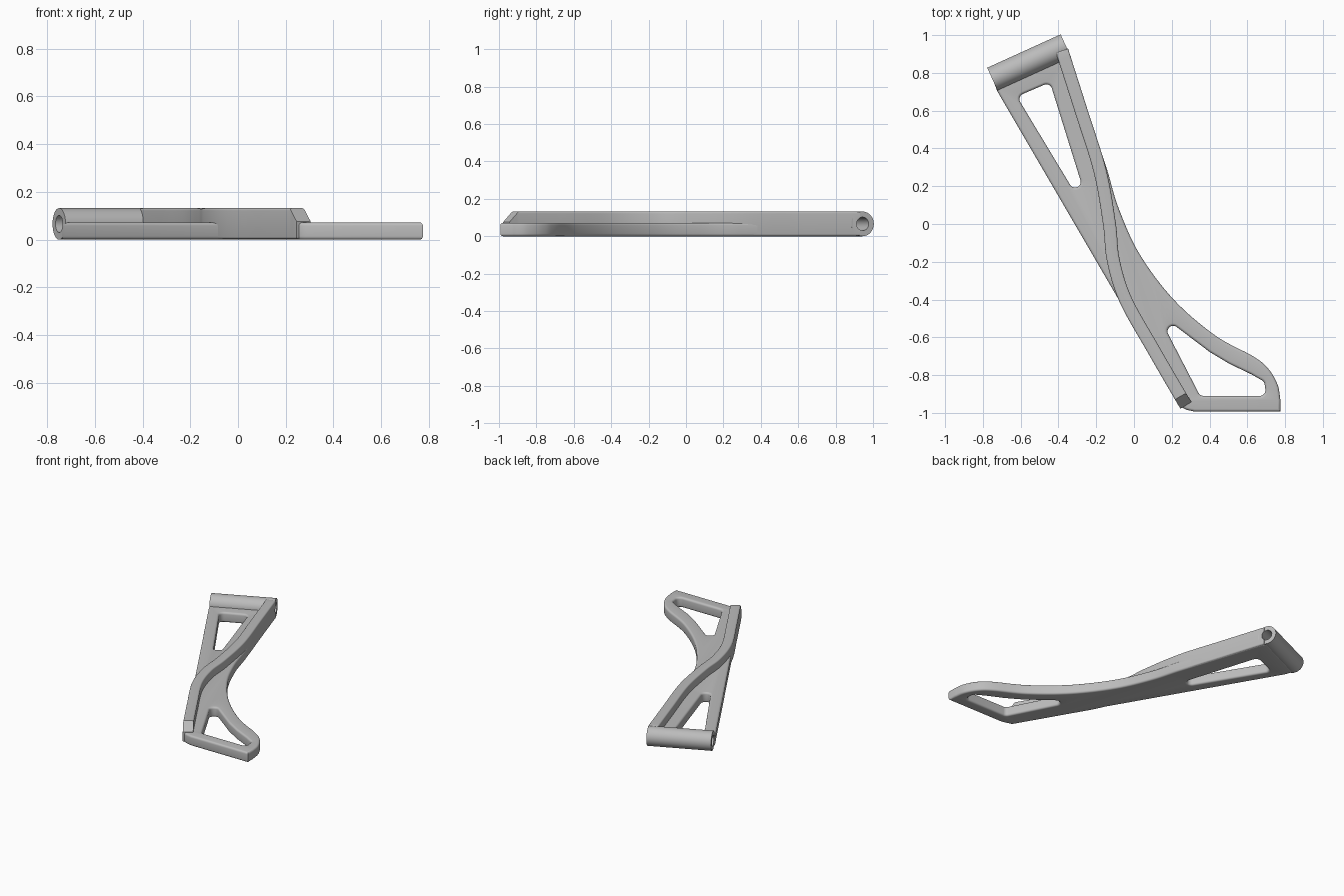
import bpy, bmesh, math
from mathutils import Vector

cube = bpy.data.objects.get("Cube")
if cube:
    bpy.data.objects.remove(cube, do_unlink=True)

GREY = (0.5, 0.5, 0.5, 1)
mat = bpy.data.materials.new("plain grey")
mat.use_nodes = True
mat.diffuse_color = GREY
mat.node_tree.nodes["Principled BSDF"].inputs["Base Color"].default_value = GREY


def spline(points, steps=8):
    """Smooth path through the points."""
    p = [Vector(q) for q in points]
    p = [2 * p[0] - p[1]] + p + [2 * p[-1] - p[-2]]
    path = []
    for a, b, c, d in zip(p, p[1:], p[2:], p[3:]):
        for i in range(steps):
            t = i / steps
            path.append(b + (c - a) * t / 2 + (2 * a - 5 * b + 4 * c - d) * t * t / 2
                        + (3 * b - a - 3 * c + d) * t ** 3 / 2)
    return path + [p[-2]]


def rounded(corners, radius, steps=10):
    """Closed outline with every corner rounded."""
    pts = [Vector(q) for q in corners]
    path = []
    for i, p in enumerate(pts):
        u, v = pts[i - 1] - p, pts[(i + 1) % len(pts)] - p
        half = u.angle(v) / 2
        reach = min(radius / math.tan(half), 0.48 * u.length, 0.48 * v.length)
        u.normalize()
        v.normalize()
        centre = p + (u + v).normalized() * reach / math.cos(half)
        a, b = p + u * reach - centre, p + v * reach - centre
        size = a.length
        a.normalize()
        b.normalize()
        path += [centre + a.slerp(b, k / steps) * size for k in range(steps + 1)]
    return path


def slab(name, outlines, bottom, top, bevel):
    """Flat outline with holes, extruded with rounded edges."""
    curve = bpy.data.curves.new(name, "CURVE")
    curve.dimensions = "2D"
    curve.fill_mode = "BOTH"
    curve.extrude = (top - bottom) / 2 - bevel
    curve.bevel_depth = bevel
    curve.bevel_resolution = 3
    curve.offset = -bevel
    for outline in outlines:
        s = curve.splines.new("POLY")
        s.points.add(len(outline) - 1)
        for point, q in zip(s.points, outline):
            point.co = (q.x, q.y, 0, 1)
        s.use_cyclic_u = True
    temp = bpy.data.objects.new(name, curve)
    bpy.context.collection.objects.link(temp)
    mesh = bpy.data.meshes.new_from_object(
        temp.evaluated_get(bpy.context.evaluated_depsgraph_get()))
    bpy.data.objects.remove(temp, do_unlink=True)
    bm = bmesh.new()
    bm.from_mesh(mesh)
    bmesh.ops.remove_doubles(bm, verts=bm.verts, dist=0.0002)
    bmesh.ops.translate(bm, verts=bm.verts, vec=(0, 0, (top + bottom) / 2))
    bmesh.ops.recalc_face_normals(bm, faces=bm.faces)
    bm.to_mesh(mesh)
    bm.free()
    obj = bpy.data.objects.new(name, mesh)
    bpy.context.collection.objects.link(obj)
    return obj


def rod(name, start, end, radius):
    axis = end - start
    bpy.ops.mesh.primitive_cylinder_add(
        vertices=64, radius=radius, depth=axis.length, location=(start + end) / 2,
        rotation=axis.to_track_quat("Z", "Y").to_euler())
    bpy.context.object.name = name
    return bpy.context.object


# Flat arm plate with two windows
edge = spline([(0.775, -0.93), (0.76, -0.85), (0.71, -0.765), (0.63, -0.70), (0.43, -0.59),
               (0.21, -0.40), (0.03, -0.16), (-0.08, 0.08), (-0.14, 0.28)])
foot = spline([(0.21, -0.90), (0.24, -0.955), (0.27, -0.98), (0.32, -0.993)], 4)
outline = ([Vector((-0.745, 0.76)), Vector((-0.725, 0.705))] + foot
           + [Vector((0.775, -0.993))] + edge
           + [Vector((-0.34, 0.889)), Vector((-0.366, 0.938))])
upper_window = rounded([(-0.62, 0.675), (-0.445, 0.75), (-0.21, -0.005)], 0.03)
lower_window = rounded([(0.12, -0.465), (0.40, -0.677), (0.505, -0.74), (0.62, -0.795),
                        (0.69, -0.835), (0.70, -0.91), (0.35, -0.91)], 0.03)
plate = slab("arm_plate", [outline, upper_window, lower_window], 0, 0.072, 0.014)

# Curved stiffening rib
centre = spline([(-0.382, 0.92), (-0.28, 0.60), (-0.18, 0.28), (-0.13, 0.0), (-0.11, -0.19),
                 (-0.045, -0.40), (0.10, -0.66), (0.245, -0.91), (0.275, -0.96)])
left, right = [], []
for i, p in enumerate(centre):
    d = (centre[min(i + 1, len(centre) - 1)] - centre[max(i - 1, 0)]).normalized()
    side = Vector((-d.y, d.x)) * 0.034
    left.append(p + side)
    right.append(p - side)
rib = slab("rib", [left + right[::-1]], 0.002, 0.132, 0.01)

# Sloped lower end of the rib
bm = bmesh.new()
bm.from_mesh(rib.data)
cut = bmesh.ops.bisect_plane(bm, geom=bm.verts[:] + bm.edges[:] + bm.faces[:],
                             plane_co=(0.25, -0.91, 0.132), plane_no=(0.5, -0.86, 1),
                             clear_outer=True)
bmesh.ops.holes_fill(bm, edges=[e for e in cut["geom_cut"]
                                if isinstance(e, bmesh.types.BMEdge)])
bmesh.ops.recalc_face_normals(bm, faces=bm.faces)
bm.to_mesh(rib.data)
bm.free()

# Pivot tube and the bore running through it
a, b = Vector((-0.75, 0.767, 0.066)), Vector((-0.361, 0.944, 0.066))
tube = rod("pivot_tube", a, b, 0.066)
bore = rod("bore_cutter", a + (a - b) * 0.3, b + (b - a) * 0.3, 0.036)
bore.hide_render = True

for obj in (plate, rib, tube):
    mod = obj.modifiers.new("bore", "BOOLEAN")
    mod.operation = "DIFFERENCE"
    mod.solver = "EXACT"
    mod.object = bore
    bpy.ops.object.select_all(action="DESELECT")
    obj.select_set(True)
    bpy.context.view_layer.objects.active = obj
    bpy.ops.object.modifier_apply(modifier="bore")
    obj.data.materials.clear()
    obj.data.materials.append(mat)
    bpy.ops.object.shade_smooth_by_angle(angle=math.radians(35))
bpy.data.objects.remove(bore, do_unlink=True)
